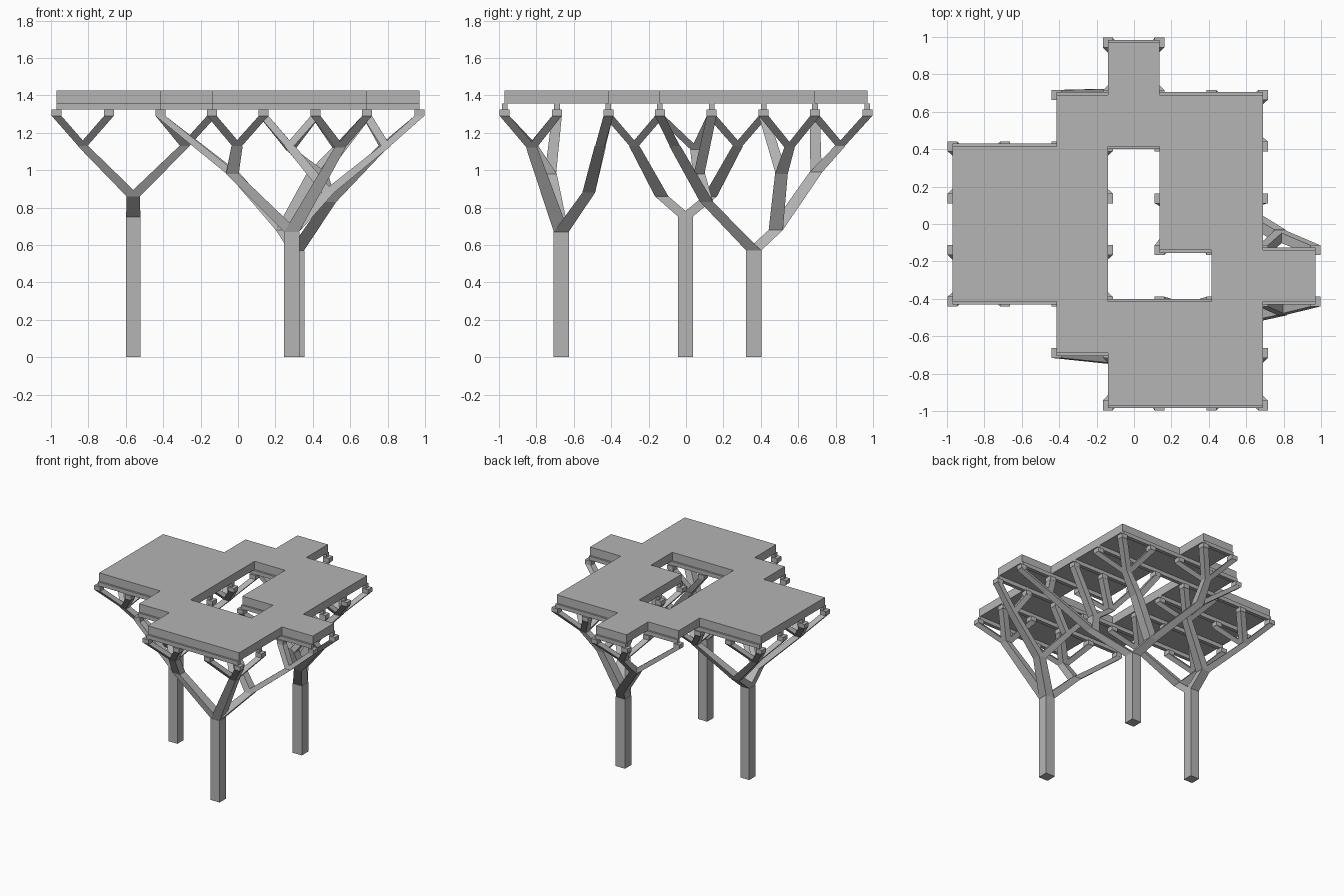
import bpy
import bmesh
from mathutils import Vector

cube = bpy.data.objects.get("Cube")
if cube:
    bpy.data.objects.remove(cube, do_unlink=True)

grey = bpy.data.materials.new("light grey")
grey.use_nodes = True
colour = (0.46, 0.46, 0.46, 1)
grey.diffuse_color = colour
grey.node_tree.nodes["Principled BSDF"].inputs["Base Color"].default_value = colour

# Shared grid, and the roof plan listed from the front row to the back row
GRID = [-0.97, -0.69, -0.415, -0.14, 0.137, 0.415, 0.69, 0.97]
PLAN = ["...###.",
        "..####.",
        "###..##",
        "###.##.",
        "###.##.",
        "..####.",
        "...#..."]
LEAF_Z, CAP_Z, ROOF_Z, TOP_Z = 1.29, 1.325, 1.357, 1.425


def filled(col, row):
    return 0 <= col < 7 and 0 <= row < 7 and PLAN[row][col] == "#"


def finish(name, bm):
    bmesh.ops.recalc_face_normals(bm, faces=bm.faces)
    mesh = bpy.data.meshes.new(name)
    bm.to_mesh(mesh)
    bm.free()
    mesh.materials.append(grey)
    obj = bpy.data.objects.new(name, mesh)
    bpy.context.collection.objects.link(obj)
    return obj


def strut(bm, start, end, half_start, half_end):
    """Leaning prism between two level squares; half sizes are (x, y)."""
    rings = []
    for p, (hx, hy) in ((start, half_start), (end, half_end)):
        rings.append([bm.verts.new((p[0] + sx * hx, p[1] + sy * hy, p[2]))
                      for sx, sy in ((-1, -1), (1, -1), (1, 1), (-1, 1))])
    low, high = rings
    bm.faces.new(low[::-1])
    bm.faces.new(high)
    for i in range(4):
        j = (i + 1) % 4
        bm.faces.new((low[i], low[j], high[j], high[i]))


# Roof slab: plan cells raised into one shell
bm = bmesh.new()
for row in range(7):
    for col in range(7):
        if filled(col, row):
            x0, x1 = GRID[col:col + 2]
            y0, y1 = GRID[row:row + 2]
            bm.faces.new([bm.verts.new((x, y, ROOF_Z)) for x, y in
                          ((x0, y0), (x1, y0), (x1, y1), (x0, y1))])
bmesh.ops.remove_doubles(bm, verts=bm.verts, dist=0.001)
raised = bmesh.ops.extrude_face_region(bm, geom=bm.faces[:], use_keep_orig=True)
bmesh.ops.translate(bm, vec=(0, 0, TOP_Z - ROOF_Z),
                    verts=[v for v in raised["geom"] if isinstance(v, bmesh.types.BMVert)])
finish("roof_slab", bm)

# Joists along x under every row line, joined over neighbouring cells
bm = bmesh.new()
for row, y in enumerate(GRID):
    col = 0
    while col < 7:
        first = col
        while filled(col, row) or filled(col, row - 1):
            col += 1
        if col > first:
            mid, half = (GRID[first] + GRID[col]) / 2, (GRID[col] - GRID[first]) / 2
            strut(bm, (mid, y, CAP_Z), (mid, y, ROOF_Z), (half, 0.015), (half, 0.015))
        col += 1
finish("roof_joists", bm)

# Cap block at every supported grid point
bm = bmesh.new()
for row, y in enumerate(GRID):
    for col, x in enumerate(GRID):
        if any(filled(col - a, row - b) for a in (0, 1) for b in (0, 1)):
            strut(bm, (x, y, LEAF_Z), (x, y, CAP_Z), (0.027, 0.027), (0.027, 0.027))
finish("support_caps", bm)


def grow(bm, base, half, children):
    """Children are (point, half size, children) or (col, row) leaf tips."""
    for child in children:
        if len(child) == 2:
            tip = (GRID[child[0]], GRID[child[1]], LEAF_Z)
            strut(bm, base, tip, (half * 0.9,) * 2, (0.026, 0.026))
        else:
            point, size, rest = child
            strut(bm, base, point, (half,) * 2, (size,) * 2)
            grow(bm, point, size, rest)


def four(col, row):
    return [(col + a, row + b) for a in (0, 1) for b in (0, 1)]


def tree(name, top, half, children):
    bm = bmesh.new()
    strut(bm, (top[0], top[1], 0), top, (half, half), (half, half))
    finish(name + "_trunk", bm)
    bm = bmesh.new()
    grow(bm, top, half * 0.95, children)
    finish(name + "_branches", bm)


# Right tree: symmetric, two arms that each split in two
arms = []
for side, row in ((-1, 2), (1, 4)):
    forks = [((x, 0.277 * side, 1.13), 0.028, four(col, row))
             for x, col in ((-0.83, 0), (-0.285, 2))]
    arms.append(((-0.56, 0.13 * side, 0.86), 0.036, forks))
tree("right_tree", (-0.56, -0.003, 0.75), 0.04, arms)

# Front tree
tree("front_tree", (0.287, -0.667, 0.67), 0.042, [
    ((-0.03, -0.725, 0.98), 0.034, [
        (2, 1),
        ((-0.005, -0.82, 1.13), 0.03, four(3, 0))]),
    ((0.545, -0.825, 1.12), 0.03, four(5, 0)),
    ((0.48, -0.52, 0.88), 0.034, [
        ((0.79, -0.46, 1.13), 0.028, [(6, 2), (7, 2)]),
        ((0.275, -0.455, 1.13), 0.028, [(4, 2), (5, 2)])]),
])

# Back tree
tree("back_tree", (0.313, 0.362, 0.57), 0.042, [
    ((0.49, 0.11, 0.83), 0.035, [
        ((0.78, -0.06, 1.13), 0.03, [(6, 3), (7, 3)]),
        ((0.45, 0.07, 0.98), 0.032, [
            (6, 4),
            ((0.28, 0.05, 1.11), 0.028, four(4, 3))])]),
    ((0.24, 0.48, 0.68), 0.038, [
        ((0.4, 0.51, 0.98), 0.034, [
            (4, 5),
            ((0.53, 0.553, 1.12), 0.028, four(5, 5))]),
        ((-0.03, 0.695, 0.99), 0.034, [
            (2, 6),
            ((-0.005, 0.825, 1.13), 0.028, four(3, 6))])]),
])
